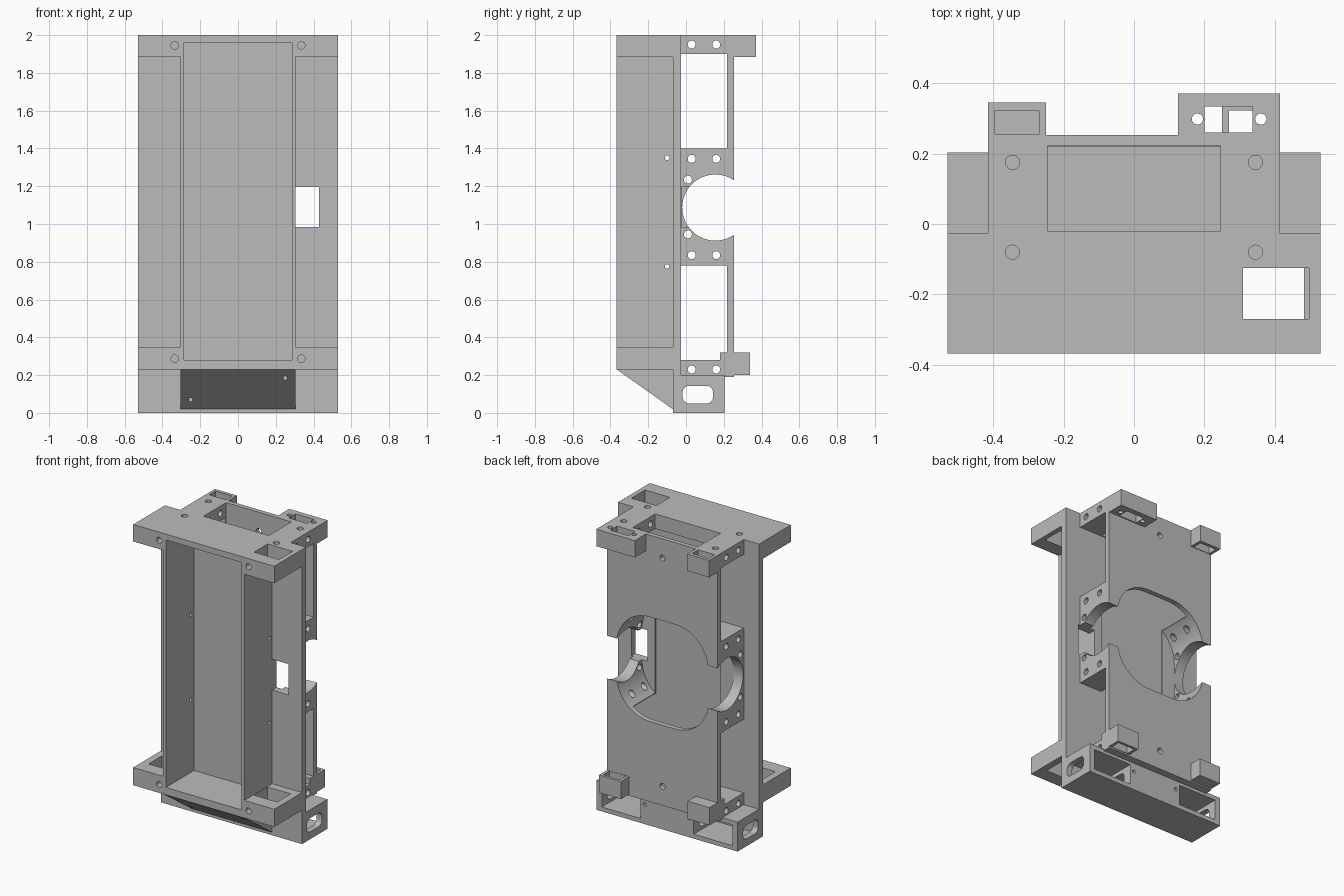
import bpy, bmesh, math
from mathutils import Matrix, Vector

if "Cube" in bpy.data.objects:
    bpy.data.objects.remove(bpy.data.objects["Cube"])

grey = bpy.data.materials.new("light_grey")
grey.diffuse_color = (0.5, 0.5, 0.5, 1)
grey.use_nodes = True
grey.node_tree.nodes["Principled BSDF"].inputs["Base Color"].default_value = grey.diffuse_color
solids = bpy.data.collections.new("solids")
cutters = bpy.data.collections.new("cutters")
for c in (solids, cutters):
    bpy.context.scene.collection.children.link(c)


def finish(name, bm, coll):
    me = bpy.data.meshes.new(name)
    bmesh.ops.recalc_face_normals(bm, faces=bm.faces)
    bm.to_mesh(me)
    bm.free()
    me.materials.append(grey)
    ob = bpy.data.objects.new(name, me)
    ob.hide_render = True
    coll.objects.link(ob)
    return ob


def box(name, x, y, z, coll=solids, mirror=False, axis=None, radius=0):
    """Box from ranges; optional mirrored twin and rounded edges along one axis."""
    for s in ((1, -1) if mirror else (1,)):
        bm = bmesh.new()
        bmesh.ops.create_cube(bm, size=1)
        for v in bm.verts:
            v.co = Vector((s * x[v.co.x > 0], y[v.co.y > 0], z[v.co.z > 0]))
        if axis is not None:
            edges = [e for e in bm.edges
                     if abs((e.verts[0].co - e.verts[1].co).normalized()[axis]) > 0.9]
            bmesh.ops.bevel(bm, geom=edges, offset=radius, segments=10,
                            profile=0.5, affect='EDGES')
        finish(name, bm, coll)


def bore(name, axis, centre, length, r, sides=24):
    """Round cutter along the x, y or z axis."""
    bm = bmesh.new()
    rot = {'x': Matrix.Rotation(math.pi / 2, 4, 'Y'),
           'y': Matrix.Rotation(math.pi / 2, 4, 'X'), 'z': Matrix()}[axis]
    bmesh.ops.create_cone(bm, cap_ends=True, segments=sides, radius1=r, radius2=r,
                          depth=length, matrix=Matrix.Translation(centre) @ rot)
    finish(name, bm, cutters)


# --- solid parts ---
box("front_plate", (-.53, .53), (-.07, -.027), (0, 2))
box("top_flange", (-.53, .53), (-.367, -.027), (1.885, 2))
box("top_plate", (-.415, .415), (-.05, .253), (1.9, 2))
box("top_left_tab", (-.415, -.25), (.22, .345), (1.885, 2))
box("top_right_tab", (.125, .415), (.22, .37), (1.885, 2))
box("lower_flange", (-.53, .53), (-.367, -.05), (.23, .35))
box("lower_plate", (-.415, .415), (-.05, .253), (.19, .28))
box("lower_tab", (.25, .415), (.18, .34), (.2, .32), mirror=True)
box("trough_wall", (.285, .305), (-.367, -.05), (.3, 1.9), mirror=True)
box("back_panel", (-.415, .415), (.218, .253), (.2, 2))
box("side_block", (.245, .415), (-.04, .23), (.78, 1.4), mirror=True)
box("base", (-.53, .53), (-.07, .203), (0, .2))

# sloped gusset under the lower flange
bm = bmesh.new()
loop = [bm.verts.new((-.305, y, z)) for y, z in
        ((-.367, .23), (-.367, .25), (-.05, .25), (-.05, .02), (-.07, .02))]
face = bm.faces.new(loop)
out = bmesh.ops.extrude_face_region(bm, geom=[face])
bmesh.ops.translate(bm, vec=(.61, 0, 0),
                    verts=[g for g in out['geom'] if isinstance(g, bmesh.types.BMVert)])
finish("gusset", bm, solids)

# --- large openings ---
box("trough", (-.285, .285), (-.5, -.064), (.28, 1.96), cutters)
box("top_opening", (-.245, .245), (-.02, .222), (1.8, 2.1), cutters)
box("lower_opening", (-.245, .245), (-.02, .222), (.2, .3), cutters)
box("back_opening", (-.345, .345), (-.02, .4), (.735, 1.445), cutters, axis=1, radius=.25)
box("side_gap", (.305, .43), (-.2, .4), (.985, 1.195), cutters, mirror=True)
bore("round_notch", 'x', (0, .155, 1.087), 1, .175, 64)

# --- flange and tab openings ---
box("top_flange_slot", (.31, .497), (-.27, -.125), (1.8, 2.1), cutters, mirror=True)
box("lower_flange_slot", (.31, .483), (-.27, -.125), (.2, .4), cutters, mirror=True)
box("left_tab_slot", (-.395, -.27), (.256, .322), (1.8, 2.1), cutters)
box("right_tab_slot", (.2, .337), (.26, .333), (1.8, 2.1), cutters)
box("lower_tab_slot", (.27, .395), (.256, .322), (.1, .4), cutters, mirror=True)

# --- base pockets and tunnel ---
box("base_pocket", (.2, .49), (-.03, .3), (.03, .17), cutters, mirror=True)
box("base_tunnel", (-.7, .7), (-.018, .143), (.05, .143), cutters, axis=0, radius=.035)

# --- screw holes ---
for y, z in ((.03, 1.95), (.16, 1.95), (.03, 1.345), (.16, 1.345), (.01, 1.235),
             (.03, .835), (.16, .835), (.01, .945), (.03, .23), (.16, .23)):
    bore("side_hole", 'x', (0, y, z), 1.4, .021)
for z in (1.35, .775):
    bore("wall_hole", 'x', (0, -.1, z), 1.4, .012)
for s in (-1, 1):
    for z in (1.945, .287):
        bore("front_hole", 'y', (s * .335, -.37, z), .14, .02)
    for y in (.175, -.08):
        bore("top_hole", 'z', (s * .345, y, 2), .16, .02)
    bore("base_hole", 'y', (s * .17, .2, .13), .12, .012)
for x in (.18, .36):
    bore("tab_hole", 'z', (x, .298, 2), .4, .016)
for z in (1.87, .32):
    bore("panel_hole", 'y', (0, .24, z), .1, .02)
for x, z, y in ((.25, .185, -.3), (-.25, .07, -.14)):
    bore("gusset_hole", 'y', (x, y, z), .1, .01)

# --- merge the solids, then cut ---
body = solids.objects[0]
solids.objects.unlink(body)
bpy.context.scene.collection.objects.link(body)
body.name = "bracket_body"
body.hide_render = False
for op, coll in (('UNION', solids), ('DIFFERENCE', cutters)):
    mod = body.modifiers.new(op.lower(), 'BOOLEAN')
    mod.operation = op
    mod.operand_type = 'COLLECTION'
    mod.collection = coll
    mod.solver = 'EXACT'
bpy.context.view_layer.objects.active = body
body.select_set(True)
for name in [m.name for m in body.modifiers]:
    bpy.ops.object.modifier_apply(modifier=name)
for coll in (solids, cutters):
    for ob in list(coll.objects):
        bpy.data.objects.remove(ob)
    bpy.data.collections.remove(coll)
bpy.ops.object.shade_smooth_by_angle(angle=math.radians(25))
